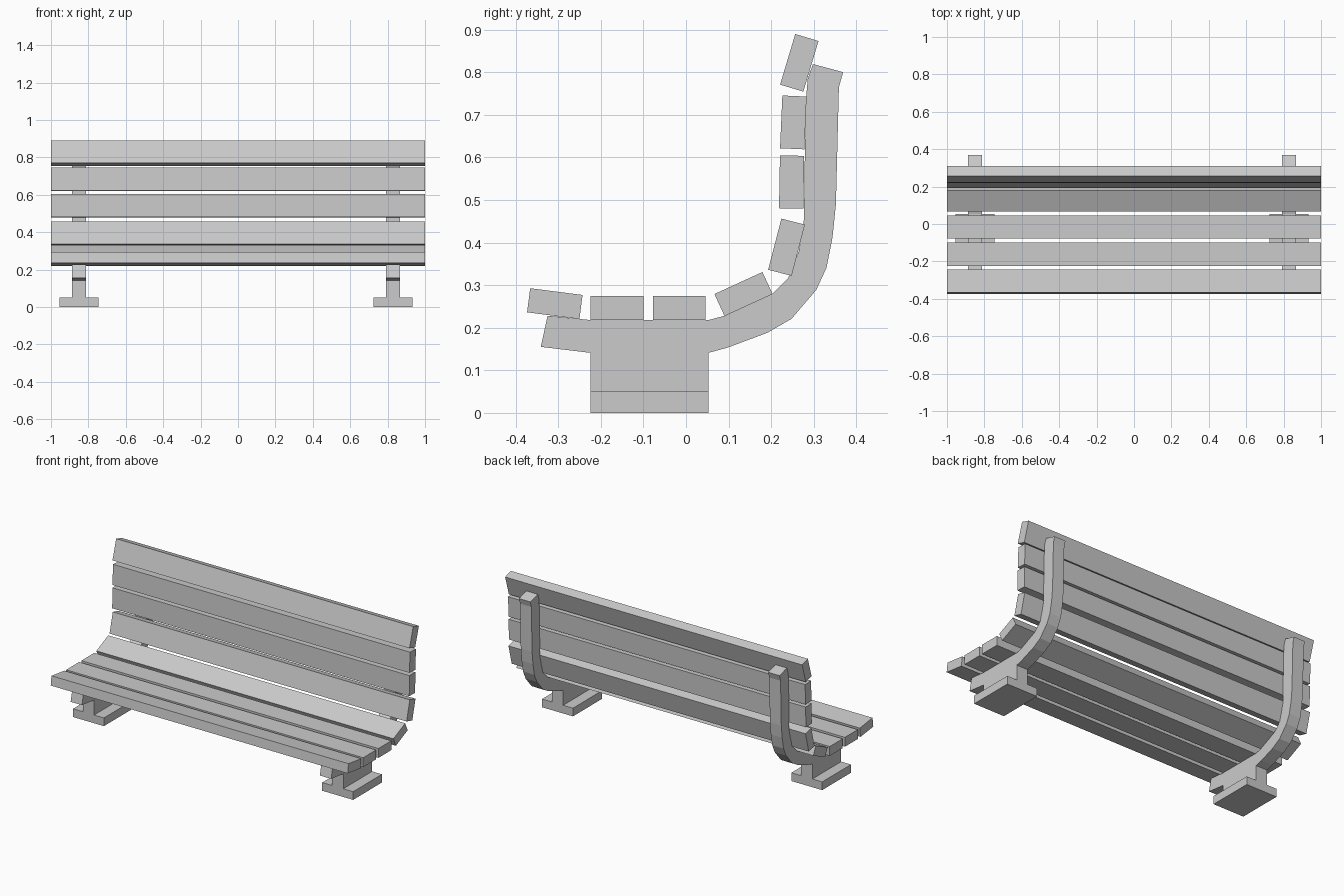
import bpy, math

if "Cube" in bpy.data.objects:
    bpy.data.objects.remove(bpy.data.objects["Cube"])

def prism(name, pts, x0, x1):
    """Extrude a closed (y, z) profile along x."""
    n = len(pts)
    verts = [(x, y, z) for x in (x0, x1) for y, z in pts]
    faces = [tuple(range(n))[::-1], tuple(range(n, 2 * n))]
    faces += [(i, (i + 1) % n, n + (i + 1) % n, n + i) for i in range(n)]
    me = bpy.data.meshes.new(name)
    me.from_pydata(verts, [], faces)
    ob = bpy.data.objects.new(name, me)
    bpy.context.collection.objects.link(ob)
    return ob

def rect(y0, y1, z0, z1):
    return [(y0, z0), (y1, z0), (y1, z1), (y0, z1)]

def plank(name, y, z, deg):
    """Full-length board with a tilted cross-section."""
    c, s = math.cos(math.radians(deg)), math.sin(math.radians(deg))
    pts = [(y + u * c - v * s, z + u * s + v * c)
           for u, v in rect(-0.062, 0.062, -0.0285, 0.0285)]
    prism(name, pts, -1, 1)

# Boards: centre y, centre z, tilt
seat = [(-0.308, 0.2565, -7.3), (-0.162, 0.2465, 0), (-0.016, 0.2465, 0), (0.135, 0.279, 24.6)]
back = [(0.236, 0.389, 75.5), (0.248, 0.542, 89), (0.252, 0.682, 87.5), (0.266, 0.822, 73.3)]
for i, p in enumerate(seat):
    plank(f"seat_slat_{i + 1}", *p)
for i, p in enumerate(back):
    plank(f"back_slat_{i + 1}", *p)

# Curved bearer profile: upper/inner edge, then lower/outer edge
inner = [(-0.325, 0.228), (-0.224, 0.218), (0.053, 0.218), (0.09, 0.228), (0.203, 0.28),
         (0.24, 0.317), (0.265, 0.38), (0.277, 0.455), (0.279, 0.605), (0.282, 0.74),
         (0.286, 0.785), (0.298, 0.819)]
outer = [(-0.341, 0.155), (-0.224, 0.141), (0.053, 0.141), (0.097, 0.153), (0.191, 0.188),
         (0.248, 0.221), (0.306, 0.289), (0.33, 0.341), (0.344, 0.412), (0.352, 0.49),
         (0.359, 0.765), (0.369, 0.80)]

# Two supports: curved bearer, upright web, base foot
for side, x in (("left", -0.85), ("right", 0.828)):
    prism(f"{side}_bearer", outer + inner[::-1], x - 0.038, x + 0.038)
    prism(f"{side}_web", rect(-0.224, 0.053, 0.05, 0.141), x - 0.038, x + 0.038)
    prism(f"{side}_foot", rect(-0.224, 0.053, 0, 0.05), x - 0.104, x + 0.104)
